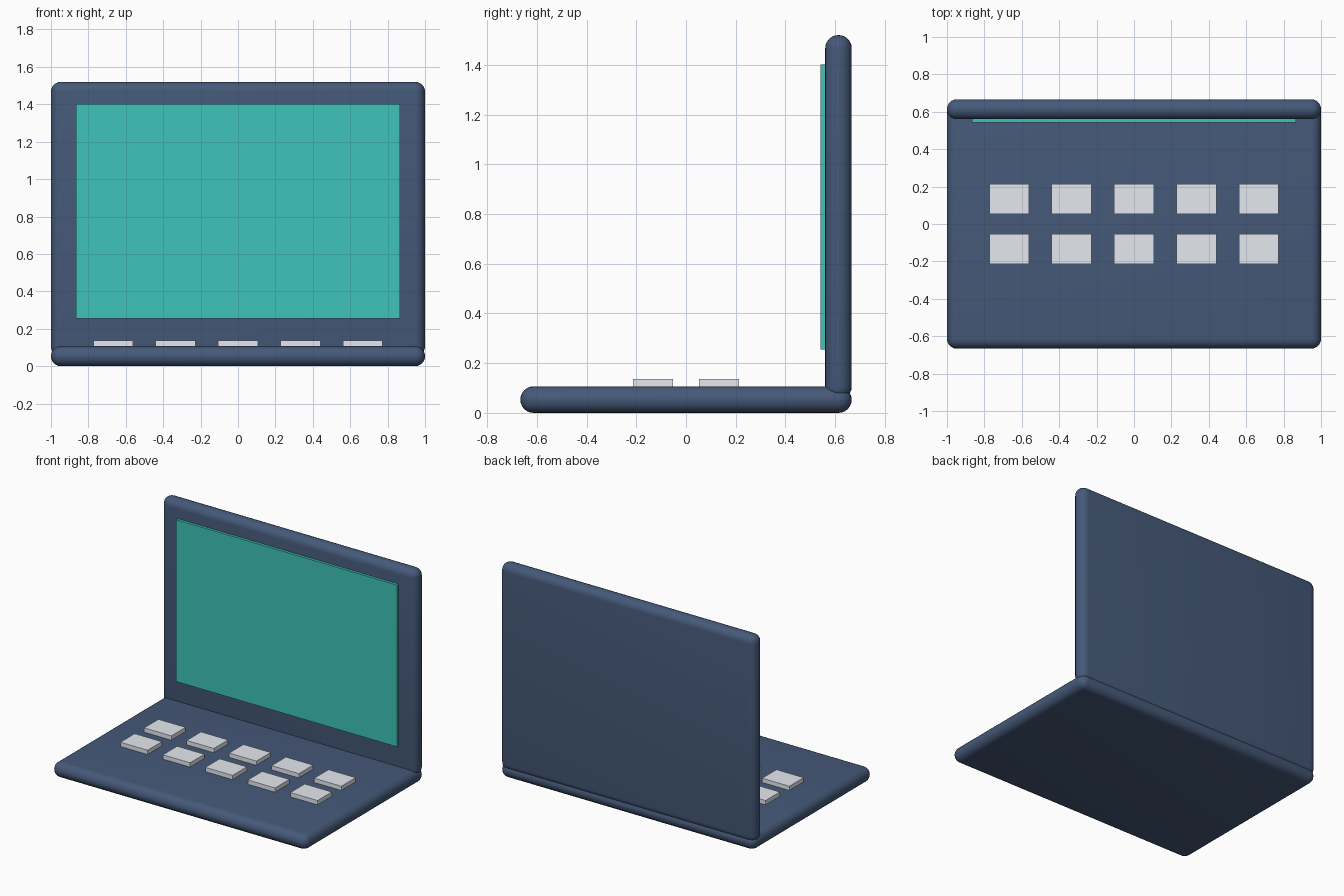
import bpy
import math

if "Cube" in bpy.data.objects:
    bpy.data.objects.remove(bpy.data.objects["Cube"])


def material(name, color):
    mat = bpy.data.materials.new(name)
    mat.diffuse_color = color
    mat.use_nodes = True
    mat.node_tree.nodes["Principled BSDF"].inputs["Base Color"].default_value = mat.diffuse_color
    return mat


def box(name, center, size, mat, bevel=0.0):
    bpy.ops.mesh.primitive_cube_add(size=1, location=center)
    obj = bpy.context.object
    obj.name = name
    obj.scale = size
    bpy.ops.object.transform_apply(location=False, rotation=False, scale=True)
    obj.data.materials.append(mat)
    if bevel:
        mod = obj.modifiers.new("rounded_edges", 'BEVEL')
        mod.width = bevel
        mod.segments = 6
        bpy.ops.object.modifier_apply(modifier=mod.name)
    bpy.ops.object.shade_smooth_by_angle(angle=math.radians(35))
    return obj


navy = material("navy_shell", (0.06, 0.10, 0.19, 1))
teal = material("teal_screen", (0.05, 0.55, 0.49, 1))
pale = material("pale_keys", (0.78, 0.82, 0.87, 1))

THICK = 0.1067
ROUND = 0.053

# Base slab and upright lid, both with fully rounded rims
box("base", (0, 0, THICK / 2), (2, 1.333, THICK), navy, ROUND)
box("lid", (0, 0.6135, 0.7867), (2, THICK, 1.467), navy, ROUND)

# Screen panel standing just proud of the lid
box("screen", (0, 0.552, 0.828), (1.733, 0.021, 1.147), teal)

# Two rows of five keys resting on the base
for row, y in enumerate((-0.133, 0.133)):
    for col in range(5):
        box(f"key_{row + 1}_{col + 1}", ((col - 2) * 0.3333, y, 0.1215),
            (0.213, 0.16, 0.031), pale)
